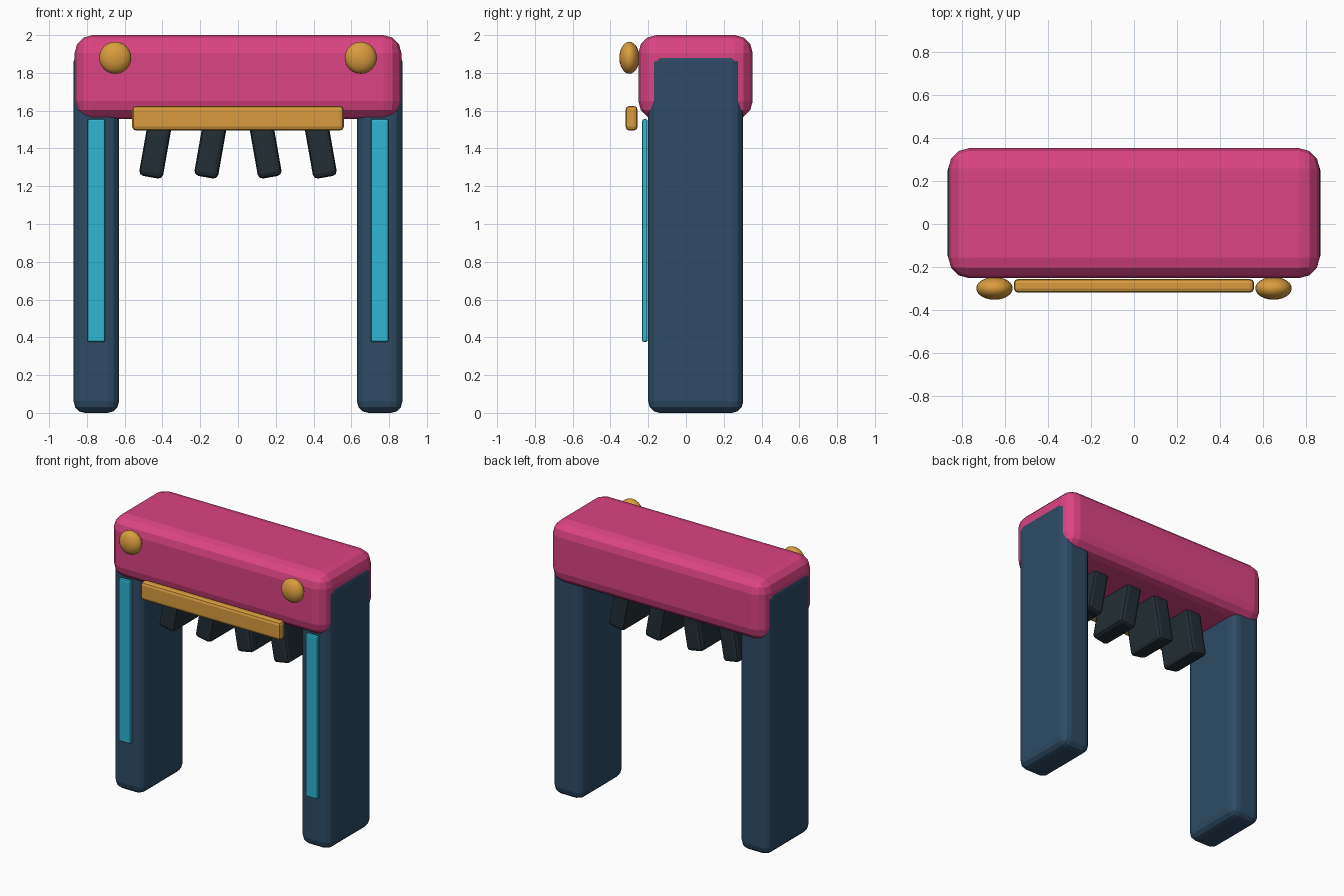
import bpy
from math import radians

if "Cube" in bpy.data.objects:
    bpy.data.objects.remove(bpy.data.objects["Cube"])


def material(name, r, g, b):
    lin = [((c / 255 + 0.055) / 1.055) ** 2.4 for c in (r, g, b)]
    m = bpy.data.materials.new(name)
    m.diffuse_color = (*lin, 1)
    m.use_nodes = True
    m.node_tree.nodes["Principled BSDF"].inputs["Base Color"].default_value = m.diffuse_color
    return m


pink = material("pink", 219, 68, 130)
navy = material("navy blue", 46, 75, 101)
cyan = material("cyan", 46, 182, 210)
gold = material("gold", 217, 156, 62)
dark = material("dark slate", 35, 46, 53)


def box(name, x, y, z, mat, bevel, segments=3, tilt=0):
    """Rounded box from (min, max) ranges, optionally tilted about y."""
    bpy.ops.mesh.primitive_cube_add(size=1, location=[sum(r) / 2 for r in (x, y, z)])
    ob = bpy.context.object
    ob.name = name
    ob.scale = [r[1] - r[0] for r in (x, y, z)]
    bpy.ops.object.transform_apply(location=False, rotation=False, scale=True)
    ob.rotation_euler.y = radians(tilt)
    ob.data.materials.append(mat)
    mod = ob.modifiers.new("Bevel", 'BEVEL')
    mod.width = bevel
    mod.segments = segments
    return ob


# Top beam
box("top_beam", (-0.865, 0.865), (-0.252, 0.353), (1.555, 2.0), pink, 0.095)

# Front bar under the beam
box("front_bar", (-0.56, 0.56), (-0.32, -0.256), (1.495, 1.625), gold, 0.02, 2)

for side, s in (("left", -1), ("right", 1)):
    # Upright leg
    box(side + "_leg", (s * 0.75 - 0.12, s * 0.75 + 0.12), (-0.2, 0.303), (0, 1.92), navy, 0.06)
    # Glowing strip on the leg front
    box(side + "_strip", (s * 0.75 - 0.047, s * 0.75 + 0.047), (-0.232, -0.203),
        (0.375, 1.555), cyan, 0.01, 2)
    # Round knob on the beam front
    bpy.ops.mesh.primitive_uv_sphere_add(segments=24, ring_count=12, radius=1,
                                         location=(s * 0.65, -0.3, 1.88))
    knob = bpy.context.object
    knob.name = side + "_knob"
    knob.scale = (0.085, 0.053, 0.085)
    knob.data.materials.append(gold)
    bpy.ops.object.shade_smooth()
    # Hanging teeth, leaning outward
    for i, x in enumerate((0.14, 0.432)):
        box(f"{side}_tooth_{i + 1}", (s * x - 0.064, s * x + 0.064), (-0.17, 0.15),
            (1.245, 1.605), dark, 0.025, 2, tilt=-10 * s)
